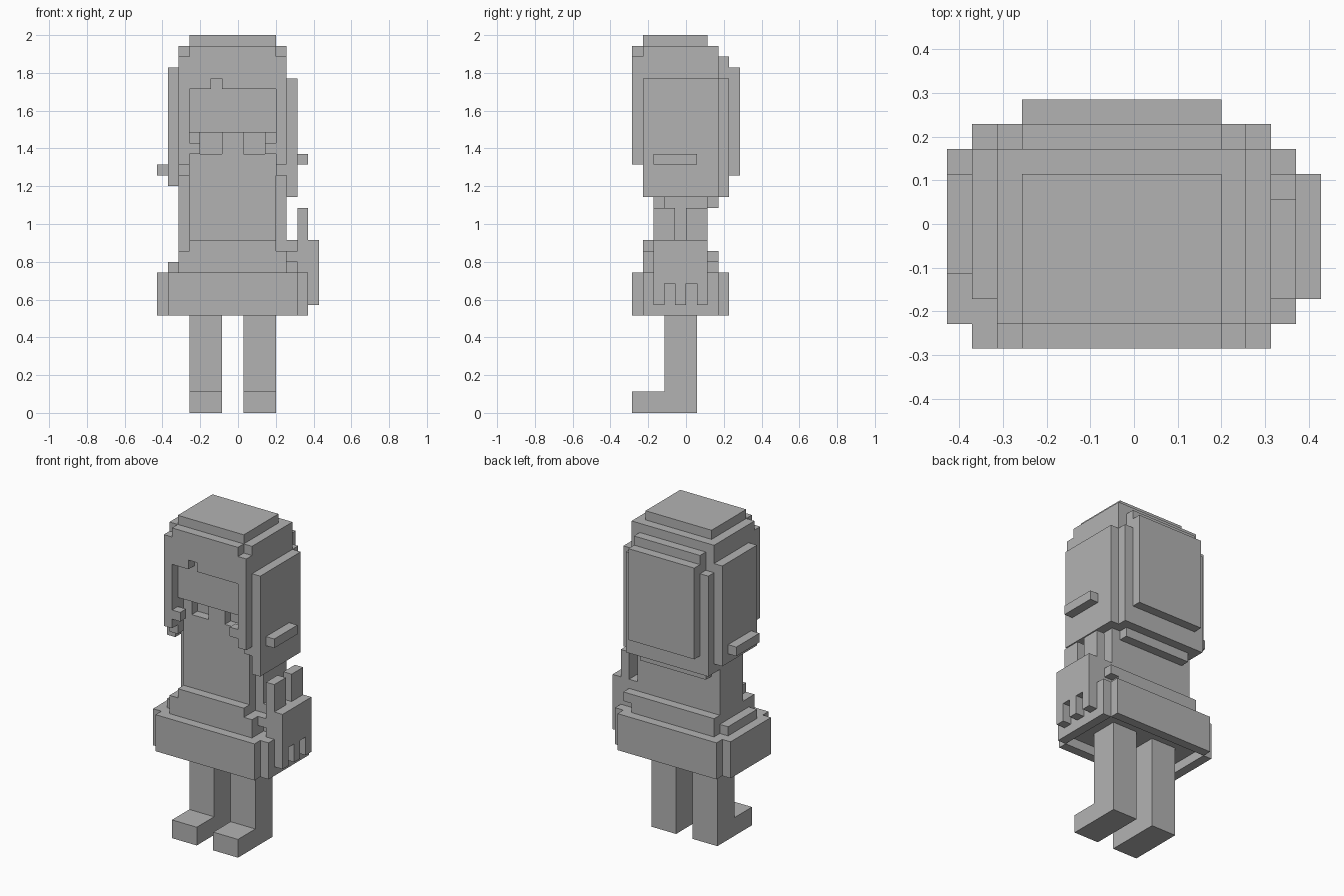
import bpy
import bmesh
from mathutils import Matrix, Vector

default_cube = bpy.data.objects.get("Cube")
if default_cube:
    bpy.data.objects.remove(default_cube, do_unlink=True)

# Size of one building block, and the grid corner that centres the figure
UNIT = 2 / 35
CORNER = Vector((-7.5, -5, 0))
MIDLINE = 7

grey = bpy.data.materials.new("plain_grey")
grey.use_nodes = True
colour = (0.45, 0.45, 0.45, 1)
grey.diffuse_color = colour
grey.node_tree.nodes["Principled BSDF"].inputs["Base Color"].default_value = colour


def block(x, y, z):
    """One box, given by its start and end along each axis in grid units."""
    return [(x, y, z)]


def pair(x, y, z):
    """A box and its mirror image across the middle of the body."""
    mirrored = tuple(2 * MIDLINE - value for value in reversed(x))
    return [(x, y, z), (mirrored, y, z)]


def make_part(name, *groups):
    """Join groups of boxes into one flat shaded object."""
    bm = bmesh.new()
    for group in groups:
        for spans in group:
            low = Vector([span[0] for span in spans])
            high = Vector([span[1] for span in spans])
            centre = ((low + high) / 2 + CORNER) * UNIT
            size = (high - low) * UNIT
            matrix = Matrix.Translation(centre) @ Matrix.Diagonal(size).to_4x4()
            bmesh.ops.create_cube(bm, size=1, matrix=matrix)
    mesh = bpy.data.meshes.new(name)
    bm.to_mesh(mesh)
    bm.free()
    mesh.materials.append(grey)
    part = bpy.data.objects.new(name, mesh)
    bpy.context.scene.collection.objects.link(part)
    return part


# Legs and feet
make_part("legs", pair(x=(3, 6), y=(3, 6), z=(2, 10)))
make_part("feet", pair(x=(3, 6), y=(0, 6), z=(0, 2)))

# Skirt with cut corners and a shallow hollow underneath
make_part(
    "skirt",
    block(x=(1, 13), y=(0, 9), z=(10, 13)),
    block(x=(0, 14), y=(1, 8), z=(10, 13)),
)
make_part(
    "skirt_hem",
    block(x=(1, 13), y=(0, 1), z=(9, 10)),
    block(x=(1, 13), y=(8, 9), z=(9, 10)),
    pair(x=(0, 1), y=(1, 8), z=(9, 10)),
)

# Waist band
make_part(
    "waist",
    block(x=(2, 12), y=(1, 8), z=(13, 15)),
    block(x=(3, 11), y=(1, 2), z=(15, 16)),
    block(x=(1, 2), y=(2, 7), z=(13, 14)),
)

# Torso with stepped front corners
make_part(
    "torso",
    block(x=(3, 11), y=(2, 7), z=(15, 23)),
    block(x=(2, 12), y=(3, 7), z=(15, 20)),
)
make_part("nape", block(x=(3, 11), y=(7, 8), z=(19, 20)))

# Side bag with comb shaped lower edge, upright tabs and its link to the waist
make_part("side_bag", block(x=(13, 15), y=(2, 7), z=(12, 16)))
for name, start in (("front", 2), ("middle", 4), ("back", 6)):
    make_part("bag_tooth_" + name, block(x=(13, 15), y=(start, start + 1), z=(10, 12)))
for name, start in (("front", 2), ("back", 5)):
    make_part("bag_tab_" + name, block(x=(13, 14), y=(start, start + 2), z=(16, 19)))
make_part(
    "bag_link",
    block(x=(12, 13), y=(3, 7), z=(13, 16)),
    block(x=(12, 13), y=(2, 8), z=(14, 15)),
)

# Head core and fringe
make_part(
    "head",
    block(x=(2, 12), y=(3, 8), z=(20, 34)),
    block(x=(2, 12), y=(1, 3), z=(26, 34)),
    pair(x=(2, 3), y=(1, 3), z=(22, 26)),
)

# Lower face, leaving two sunken eyes
make_part(
    "lower_face",
    block(x=(3, 11), y=(2, 3), z=(23, 24)),
    block(x=(6, 8), y=(2, 3), z=(24, 26)),
    pair(x=(3, 4), y=(2, 3), z=(24, 26)),
)

# Hair framing the face, with a small notch above the brow
make_part(
    "front_hair",
    block(x=(3, 11), y=(0, 1), z=(33, 34)),
    block(x=(2, 12), y=(0, 1), z=(31, 33)),
    block(x=(2, 5), y=(0, 1), z=(30, 31)),
    block(x=(6, 12), y=(0, 1), z=(30, 31)),
    pair(x=(2, 3), y=(0, 1), z=(23, 30)),
    pair(x=(3, 4), y=(0, 1), z=(24, 25)),
)

# Hair on the crown, back and sides
make_part("crown_hair", block(x=(3, 11), y=(1, 7), z=(34, 35)))
make_part(
    "back_hair",
    block(x=(2, 12), y=(8, 9), z=(20, 31)),
    block(x=(3, 11), y=(8, 9), z=(31, 33)),
    block(x=(3, 11), y=(9, 10), z=(22, 32)),
)
make_part("left_hair", block(x=(12, 13), y=(1, 8), z=(20, 31)))
make_part("right_hair", block(x=(1, 2), y=(2, 8), z=(21, 32)))

# Hair ties
make_part("left_hair_tie", block(x=(13, 14), y=(2, 6), z=(23, 24)))
make_part("right_hair_tie", block(x=(0, 1), y=(3, 7), z=(22, 23)))
